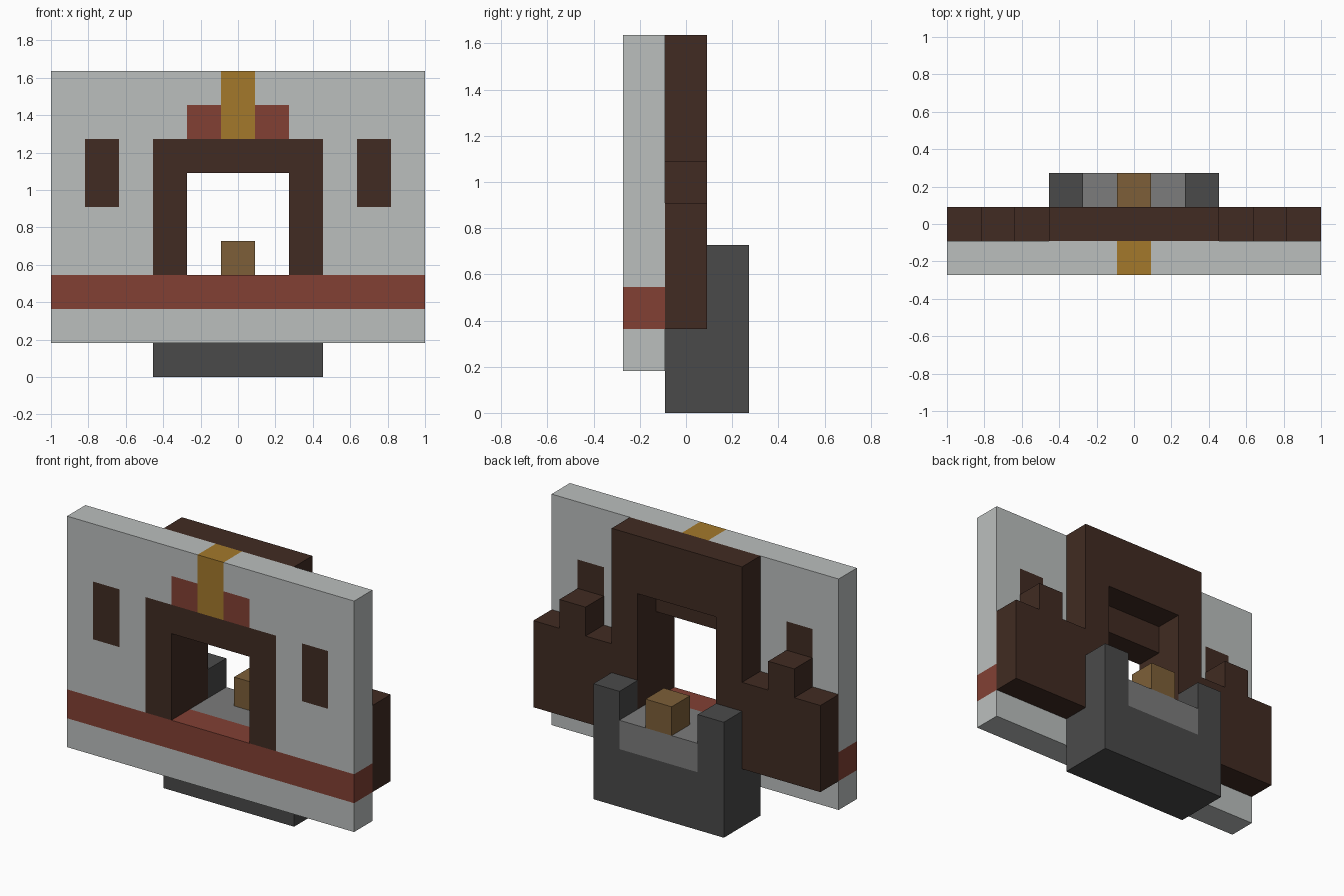
import bpy
import bmesh

U = 2 / 11  # one block

cube = bpy.data.objects.get("Cube")
if cube:
    bpy.data.objects.remove(cube, do_unlink=True)


def material(name, hex_colour):
    srgb = [int(hex_colour[i:i + 2], 16) / 255 for i in (0, 2, 4)]
    rgba = [((c + 0.055) / 1.055) ** 2.4 for c in srgb] + [1.0]
    mat = bpy.data.materials.new(name)
    mat.use_nodes = True
    mat.diffuse_color = rgba
    mat.node_tree.nodes["Principled BSDF"].inputs["Base Color"].default_value = rgba
    return mat


PALE = material("pale grey", "BBBFBE")
RED = material("brick red", "824034")
GOLD = material("gold", "A4792B")
BROWN = material("dark brown", "412B22")
DARK = material("dark grey", "4A4A4A")
MID = material("mid grey", "7C7C7C")
TAN = material("tan", "7D5F38")


def prism(name, outline, depth, mat, mirror=False):
    """Extrude an x-z outline through a y range, all in blocks."""
    y0, y1 = depth
    bm = bmesh.new()
    face = bm.faces.new([bm.verts.new((x * U, y0 * U, z * U)) for x, z in outline])
    ext = bmesh.ops.extrude_face_region(bm, geom=[face])
    moved = [v for v in ext["geom"] if isinstance(v, bmesh.types.BMVert)]
    bmesh.ops.translate(bm, verts=moved, vec=(0, (y1 - y0) * U, 0))
    bmesh.ops.recalc_face_normals(bm, faces=bm.faces)
    mesh = bpy.data.meshes.new(name)
    bm.to_mesh(mesh)
    bm.free()
    mesh.materials.append(mat)
    obj = bpy.data.objects.new(name, mesh)
    bpy.context.collection.objects.link(obj)
    if mirror:
        mod = obj.modifiers.new("Mirror", "MIRROR")
        mod.use_mirror_merge = False
    return obj


def box(name, x, z, depth, mat, mirror=False):
    outline = [(x[0], z[0]), (x[1], z[0]), (x[1], z[1]), (x[0], z[1])]
    return prism(name, outline, depth, mat, mirror)


def arch(outer, inner, bottom, spring, inner_top, top):
    """Outline of a square arch standing on two feet."""
    return [(-outer, bottom), (-outer, top), (outer, top), (outer, bottom),
            (inner, bottom), (inner, inner_top), (-inner, inner_top), (-inner, bottom)]


FRONT, MIDDLE, BACK = (-1.5, -0.5), (-0.5, 0.5), (0.5, 1.5)
WIDE = (-5.5, 5.5)

# Front wall, with gaps filled by the coloured parts
box("wall_foot", WIDE, (1, 2), FRONT, PALE)
box("wall_stripe", WIDE, (2, 3), FRONT, RED)
prism("wall_panel", [(2.5, 3), (4.5, 3), (4.5, 5), (3.5, 5), (3.5, 7), (4.5, 7),
                     (4.5, 9), (0.5, 9), (0.5, 8), (1.5, 8), (1.5, 7), (2.5, 7)],
      FRONT, PALE, mirror=True)
box("wall_edge", (4.5, 5.5), (3, 9), FRONT, PALE, mirror=True)
box("window", (3.5, 4.5), (5, 7), FRONT, BROWN, mirror=True)
prism("door_frame", arch(2.5, 1.5, 3, 3, 6, 7), FRONT, BROWN)
box("crest_side", (0.5, 1.5), (7, 8), FRONT, RED, mirror=True)
box("crest_centre", (-0.5, 0.5), (7, 9), FRONT, GOLD)

# Middle tower and stepped wings
prism("tower", arch(2.5, 1.5, 2, 2, 7, 9), MIDDLE, BROWN)
prism("wing", [(2.5, 2), (5.5, 2), (5.5, 5), (4.5, 5), (4.5, 6), (3.5, 6),
               (3.5, 5), (2.5, 5)], MIDDLE, BROWN, mirror=True)

# Rear base, side posts, floor and small block
box("base", (-2.5, 2.5), (0, 2), (-0.5, 1.5), DARK)
box("base_post", (1.5, 2.5), (2, 4), BACK, DARK, mirror=True)
box("floor", (-1.5, 1.5), (2, 3), (-0.5, 1.5), MID)
box("floor_block", (-0.5, 0.5), (3, 4), BACK, TAN)
